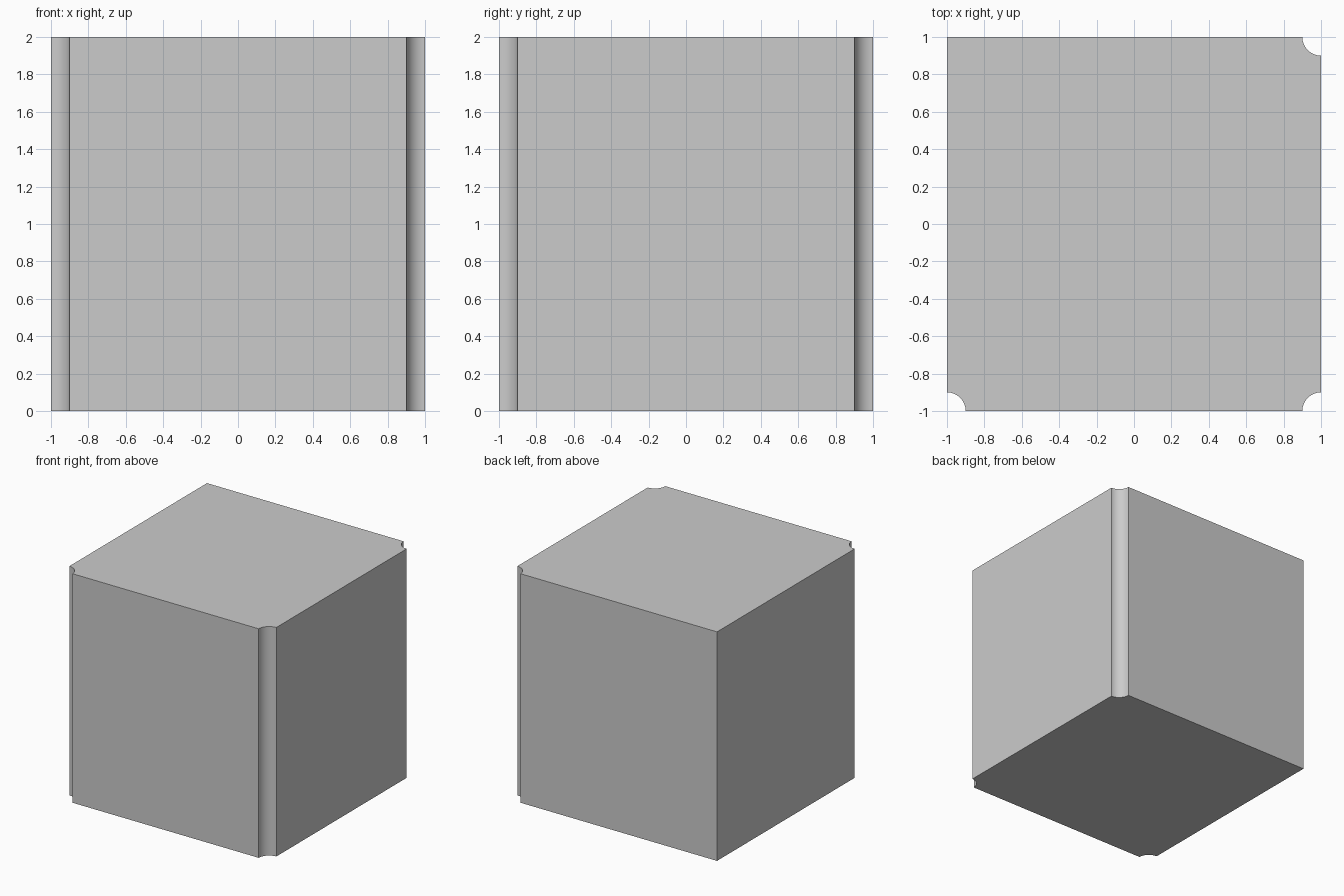
import bpy, bmesh
from math import cos, sin, pi, radians

if "Cube" in bpy.data.objects:
    bpy.data.objects.remove(bpy.data.objects["Cube"])

HALF, HEIGHT, R, SEGS = 1.0, 2.0, 0.1, 16


def cove(cx, cy, start):
    """Concave quarter circle centred on a corner, swept clockwise."""
    return [(cx + R * cos(start - i / SEGS * pi / 2),
             cy + R * sin(start - i / SEGS * pi / 2)) for i in range(SEGS + 1)]


# Square outline, counter-clockwise: three coved corners, one sharp corner
outline = (cove(-HALF, -HALF, pi / 2)
           + cove(HALF, -HALF, pi)
           + cove(HALF, HALF, 3 * pi / 2)
           + [(-HALF, HALF)])

# Extrude the outline into the block
bm = bmesh.new()
base = bm.faces.new([bm.verts.new((x, y, 0)) for x, y in outline])
top = bmesh.ops.extrude_face_region(bm, geom=[base], use_keep_orig=True)["geom"]
bmesh.ops.translate(bm, vec=(0, 0, HEIGHT),
                    verts=[v for v in top if isinstance(v, bmesh.types.BMVert)])
bmesh.ops.recalc_face_normals(bm, faces=bm.faces)
mesh = bpy.data.meshes.new("coved_block")
bm.to_mesh(mesh)
bm.free()
block = bpy.data.objects.new("coved_block", mesh)
bpy.context.collection.objects.link(block)

# Smooth coves, sharp edges elsewhere
bpy.context.view_layer.objects.active = block
block.select_set(True)
bpy.ops.object.shade_smooth_by_angle(angle=radians(30))
